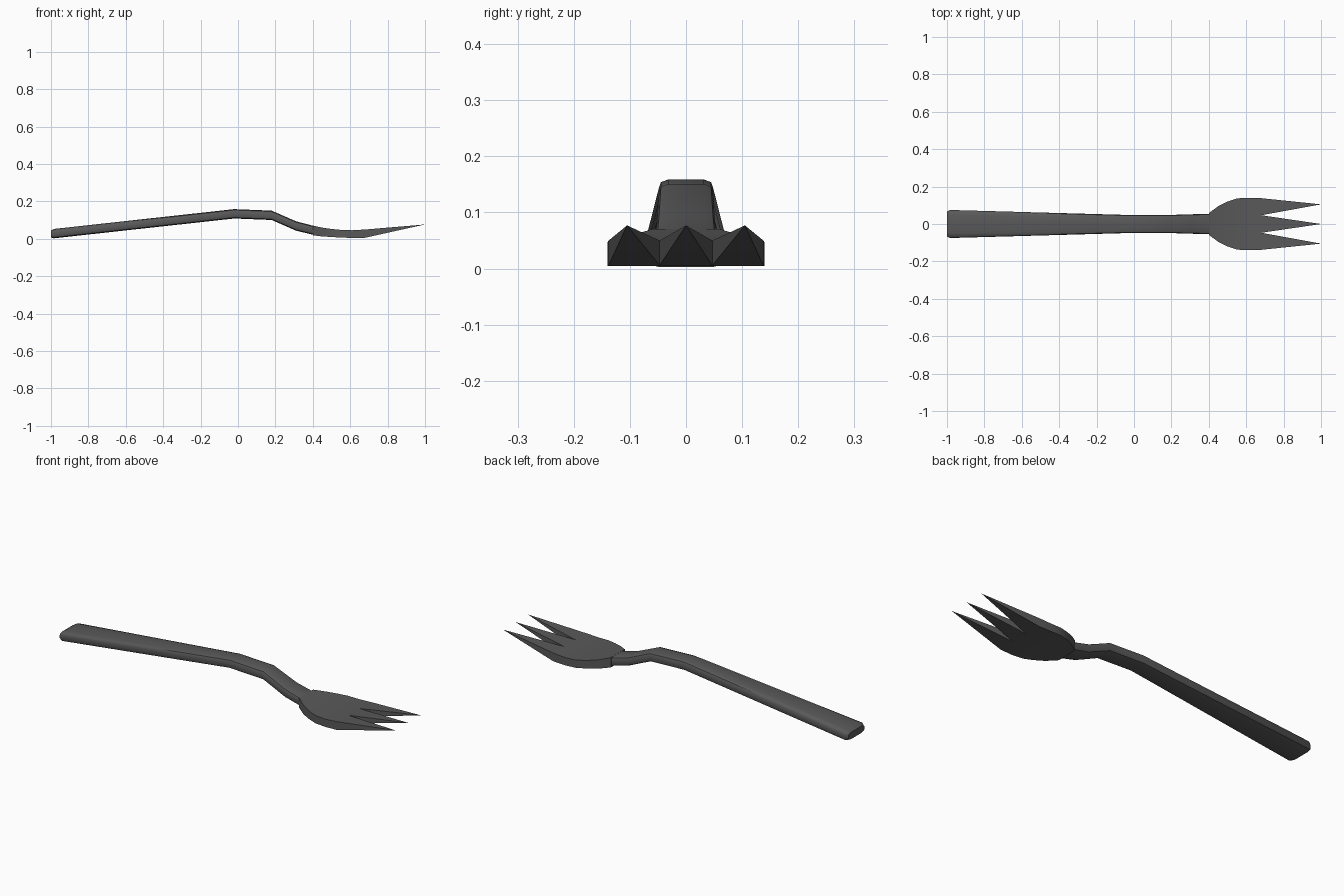
import bpy, bmesh, math

if "Cube" in bpy.data.objects:
    bpy.data.objects.remove(bpy.data.objects["Cube"], do_unlink=True)

# Single dark grey colour
grey = bpy.data.materials.new("dark grey")
grey.use_nodes = True
colour = (0.1, 0.1, 0.1, 1)
grey.diffuse_color = colour
grey.node_tree.nodes["Principled BSDF"].inputs["Base Color"].default_value = colour


def make_object(name, bm, angle):
    bmesh.ops.recalc_face_normals(bm, faces=bm.faces[:])
    mesh = bpy.data.meshes.new(name)
    bm.to_mesh(mesh)
    bm.free()
    mesh.materials.append(grey)
    obj = bpy.data.objects.new(name, mesh)
    bpy.context.collection.objects.link(obj)
    bpy.ops.object.select_all(action="DESELECT")
    obj.select_set(True)
    bpy.context.view_layer.objects.active = obj
    bpy.ops.object.shade_smooth_by_angle(angle=math.radians(angle))


# Handle: rounded bar swept through (x, centre z, half width, half height)
quarter = [(1, 0.45), (0.93, 0.8), (0.65, 1)]
section = quarter + [(-y, z) for y, z in reversed(quarter)]
section += [(-y, -z) for y, z in section]
path = [(-1.0, 0.026, 0.066, 0.018), (-0.985, 0.028, 0.075, 0.025),
        (-0.02, 0.134, 0.048, 0.025), (0.18, 0.126, 0.048, 0.025),
        (0.31, 0.069, 0.052, 0.025), (0.41, 0.044, 0.055, 0.024)]
bm = bmesh.new()
rings = [[bm.verts.new((x, y * w, z + s * h)) for y, s in section]
         for x, z, w, h in path]
n = len(section)
for a, b in zip(rings, rings[1:]):
    for i in range(n):
        j = (i + 1) % n
        bm.faces.new((a[i], a[j], b[j], b[i]))
bm.faces.new(rings[0])
bm.faces.new(rings[-1])
make_object("handle", bm, 40)

# Head: curved slab through (x, half width, bottom z, top z)
bm = bmesh.new()
stations = [(0.4, 0.058, 0.019, 0.071), (0.45, 0.095, 0.013, 0.06),
            (0.5, 0.12, 0.01, 0.053), (0.55, 0.137, 0.007, 0.048),
            (0.61, 0.14, 0.005, 0.046), (0.68, 0.138, 0.006, 0.05)]
columns = (-1, -0.34, 0.34, 1)
slices = []
for x, w, low, high in stations:
    slices.append([[bm.verts.new((x, c * w, z)) for c in columns]
                   for z in (low, high)])
for a, b in zip(slices, slices[1:]):
    for level in (0, 1):
        for i in range(3):
            bm.faces.new((a[level][i], a[level][i + 1],
                          b[level][i + 1], b[level][i]))
    for side in (0, 3):
        bm.faces.new((a[0][side], a[1][side], b[1][side], b[0][side]))
bm.faces.new(slices[0][0] + slices[0][1][::-1])

# Three pointed tines growing from the front edge of the head
low, high = slices[-1]
for i, y in enumerate((-0.105, 0, 0.105)):
    tip = bm.verts.new((1.0, y, 0.077))
    ring = (low[i], low[i + 1], high[i + 1], high[i])
    for k in range(4):
        bm.faces.new((ring[k], ring[(k + 1) % 4], tip))
make_object("head_and_tines", bm, 25)
